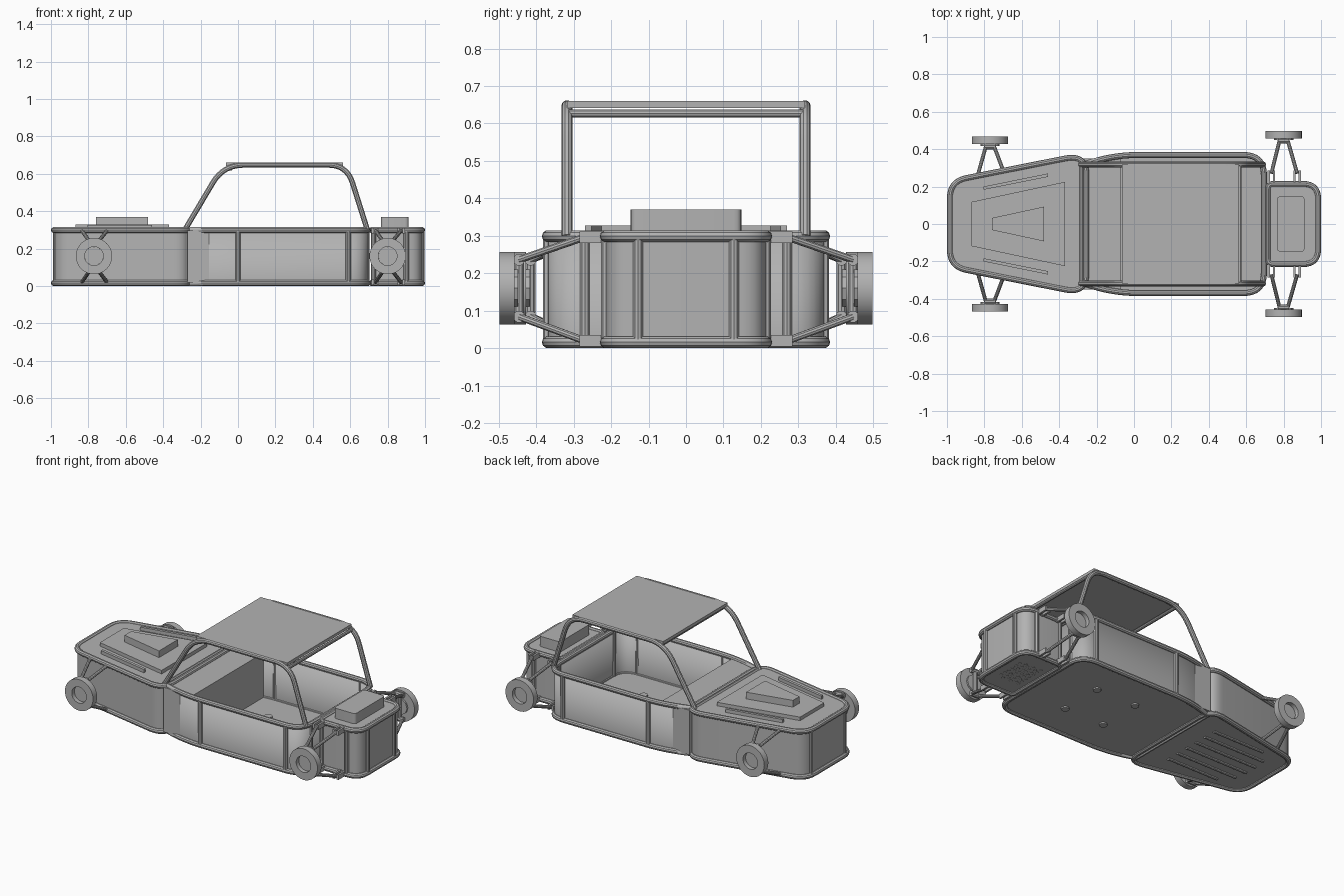
import bpy, bmesh, math
from mathutils import Vector

if "Cube" in bpy.data.objects:
    bpy.data.objects.remove(bpy.data.objects["Cube"])

grey = bpy.data.materials.new("plain_grey")
grey.use_nodes = True
COLOUR = (0.45, 0.45, 0.45, 1)
grey.diffuse_color = COLOUR
grey.node_tree.nodes["Principled BSDF"].inputs["Base Color"].default_value = COLOUR


def finish(name, mesh):
    ob = bpy.data.objects.new(name, mesh)
    bpy.context.collection.objects.link(ob)
    mesh.materials.clear()
    mesh.materials.append(grey)
    bpy.ops.object.select_all(action='DESELECT')
    ob.select_set(True)
    bpy.context.view_layer.objects.active = ob
    bpy.ops.object.shade_smooth_by_angle(angle=math.radians(35))
    return ob


def rounded(corners, closed=True, steps=8):
    """Round each corner (point, cut length) with a short quadratic arc."""
    out, n = [], len(corners)
    for i, (p, cut) in enumerate(corners):
        p = Vector(p)
        if cut == 0 or (not closed and i in (0, n - 1)):
            out.append(p)
            continue
        a = p + (Vector(corners[i - 1][0]) - p).normalized() * cut
        b = p + (Vector(corners[(i + 1) % n][0]) - p).normalized() * cut
        for k in range(steps + 1):
            t = k / steps
            out.append(a * (1 - t) ** 2 + p * 2 * t * (1 - t) + b * t * t)
    return out


def mirrored(half):
    """Close a half outline (y > 0) across the centre line."""
    return half + [((x, -y), cut) for (x, y), cut in reversed(half)]


def prism(name, outline, z0, z1, open_top=False):
    bm = bmesh.new()
    low = [bm.verts.new((p[0], p[1], z0)) for p in outline]
    high = [bm.verts.new((p[0], p[1], z1)) for p in outline]
    bm.faces.new(low)
    if not open_top:
        bm.faces.new(high)
    for i in range(len(low)):
        j = (i + 1) % len(low)
        bm.faces.new((low[i], low[j], high[j], high[i]))
    bmesh.ops.recalc_face_normals(bm, faces=bm.faces)
    mesh = bpy.data.meshes.new(name)
    bm.to_mesh(mesh)
    bm.free()
    return finish(name, mesh)


def tube(name, points, radius, cyclic=False):
    curve = bpy.data.curves.new(name, 'CURVE')
    curve.dimensions = '3D'
    curve.bevel_depth = radius
    curve.bevel_resolution = 3
    curve.use_fill_caps = True
    spline = curve.splines.new('POLY')
    spline.points.add(len(points) - 1)
    for sp, p in zip(spline.points, points):
        sp.co = (*p, 1)
    spline.use_cyclic_u = cyclic
    temp = bpy.data.objects.new(name + "_path", curve)
    mesh = bpy.data.meshes.new_from_object(temp)
    bpy.data.objects.remove(temp)
    return finish(name, mesh)


def box(name, x0, x1, y0, y1, z0, z1):
    return prism(name, [(x0, y0), (x1, y0), (x1, y1), (x0, y1)], z0, z1)


def disc(name, x, y, z0, z1, r, sides=16):
    ring = [(x + r * math.cos(2 * math.pi * i / sides),
             y + r * math.sin(2 * math.pi * i / sides)) for i in range(sides)]
    return prism(name, ring, z0, z1)


def lathe_y(name, x, z, profile, sides=40):
    """Revolve a closed (radius, y) profile around a sideways axle."""
    bm = bmesh.new()
    rings = []
    for i in range(sides):
        a = 2 * math.pi * i / sides
        rings.append([bm.verts.new((x + r * math.cos(a), y, z + r * math.sin(a)))
                      for r, y in profile])
    n = len(profile)
    for i in range(sides):
        p, q = rings[i], rings[(i + 1) % sides]
        for k in range(n):
            m = (k + 1) % n
            bm.faces.new((p[k], p[m], q[m], q[k]))
    bmesh.ops.recalc_face_normals(bm, faces=bm.faces)
    mesh = bpy.data.meshes.new(name)
    bm.to_mesh(mesh)
    bm.free()
    return finish(name, mesh)


RAIL, TOP, BOTTOM = 0.016, 0.299, 0.016

# Plan outlines of the three body sections
nose = rounded(mirrored([((-0.984, 0.228), 0.09), ((-0.256, 0.372), 0.11)]))
tub = rounded(mirrored([((-0.28, 0.315), 0), ((-0.1, 0.369), 0.12), ((0.695, 0.369), 0.11)]))
tail = rounded(mirrored([((0.715, 0.214), 0.03), ((0.984, 0.214), 0.08)]))

# Closed nose and tail, open cockpit tub
prism("nose_body", nose, 0.012, 0.306)
prism("tail_body", tail, 0.012, 0.306)
shell = prism("cockpit_tub", tub, 0.012, TOP, open_top=True)
wall = shell.modifiers.new("wall", 'SOLIDIFY')
wall.thickness = 0.012
wall.offset = -1
box("dashboard_deck", -0.27, -0.07, -0.35, 0.35, 0.02, 0.298)

# Tubular rails and upright posts
for name, outline in (("nose", nose), ("tub", tub), ("tail", tail)):
    for level, z in (("lower", BOTTOM), ("upper", TOP)):
        tube(f"{name}_{level}_rail", [(p[0], p[1], z) for p in outline], RAIL, True)
for s in (-1, 1):
    for x, y in ((-0.976, 0.165), (-0.28, 0.318), (0, 0.369), (0.59, 0.369),
                 (0.69, 0.27), (0.725, 0.21), (0.9, 0.214), (0.984, 0.128)):
        tube("body_post", [(x, s * y, BOTTOM), (x, s * y, TOP)], 0.014)

# Roll cage and roof
cage = rounded([((-0.285, TOP), 0), ((-0.078, 0.647), 0.11),
                ((0.582, 0.647), 0.1), ((0.692, TOP), 0)], closed=False)
for s in (-1, 1):
    tube("cage_side", [(p[0], s * 0.318, p[1]) for p in cage], 0.015)
box("roof_panel", -0.065, 0.562, -0.318, 0.318, 0.641, 0.66)
for x in (-0.04, 0.565):
    tube("roof_crossbar", [(x, -0.318, 0.627), (x, 0.318, 0.627)], 0.011)

# Nose lid, raised block, side strips and tail block
prism("nose_plate", [(-0.87, -0.118), (-0.37, -0.225), (-0.37, 0.225), (-0.87, 0.118)], 0.3, 0.328)
prism("nose_block", [(-0.76, -0.032), (-0.48, -0.093), (-0.48, 0.093), (-0.76, 0.032)], 0.32, 0.37)
for s in (-1, 1):
    prism("nose_strip", [(-0.805, s * 0.183), (-0.46, s * 0.252),
                         (-0.46, s * 0.27), (-0.805, s * 0.2)], 0.3, 0.327)
lid = rounded(mirrored([((0.765, 0.148), 0.02), ((0.912, 0.148), 0.02)]), steps=4)
prism("tail_block", lid, 0.3, 0.37)

# Underside ribs, floor plugs and tail perforations
for s in (-1, 1):
    for y, front in ((0.04, -0.86), (0.12, -0.85), (0.2, -0.78)):
        tube("nose_skid_rib", [(front, s * y, 0.012), (-0.42, s * y, 0.012)], 0.01)
    for x in (0.11, 0.39):
        disc("floor_plug", x, s * 0.14, 0.004, 0.034, 0.024)
for i in range(6):
    for j in range(7 - i % 2):
        disc("tail_perforation", 0.77 + i * 0.028, (j - 3 + i % 2 / 2) * 0.033,
             0.009, 0.013, 0.009, 8)

# Wheels, hubs and double wishbones
AXLE = 0.16
for end, x, inner, mount_front, mount_back in (
        ("front", -0.77, 0.427, (-0.835, 0.262), (-0.7, 0.288)),
        ("rear", 0.8, 0.458, (0.735, 0.272), (0.872, 0.272))):
    for s in (-1, 1):
        rim = [(0.05, inner), (0.097, inner), (0.097, inner + 0.04), (0.05, inner + 0.04)]
        lathe_y(end + "_wheel", x, AXLE, [(r, s * y) for r, y in rim])
        tube(end + "_hub", [(x, s * (inner - 0.01), AXLE), (x, s * (inner + 0.014), AXLE)], 0.052)
        tube(end + "_upright", [(x, s * (inner - 0.012), 0.085),
                                (x, s * (inner - 0.012), 0.235)], 0.014)
        for z_out, z_in in ((0.236, 0.296), (0.084, 0.02)):
            for mx, my in (mount_front, mount_back):
                side = 0.022 if mx > x else -0.022
                tube(end + "_wishbone", [(x + side, s * (inner - 0.012), z_out),
                                         (mx, s * my, z_in)], 0.01)
                if end == "rear":
                    for off in (-0.014, 0.014):
                        box("wishbone_bracket", mx + off - 0.006, mx + off + 0.006,
                            min(s * 0.21, s * 0.285), max(s * 0.21, s * 0.285),
                            z_in - 0.015, z_in + 0.015)
            tube(end + "_ball_joint", [(x - 0.03, s * (inner - 0.012), z_out),
                                       (x + 0.03, s * (inner - 0.012), z_out)], 0.016)
